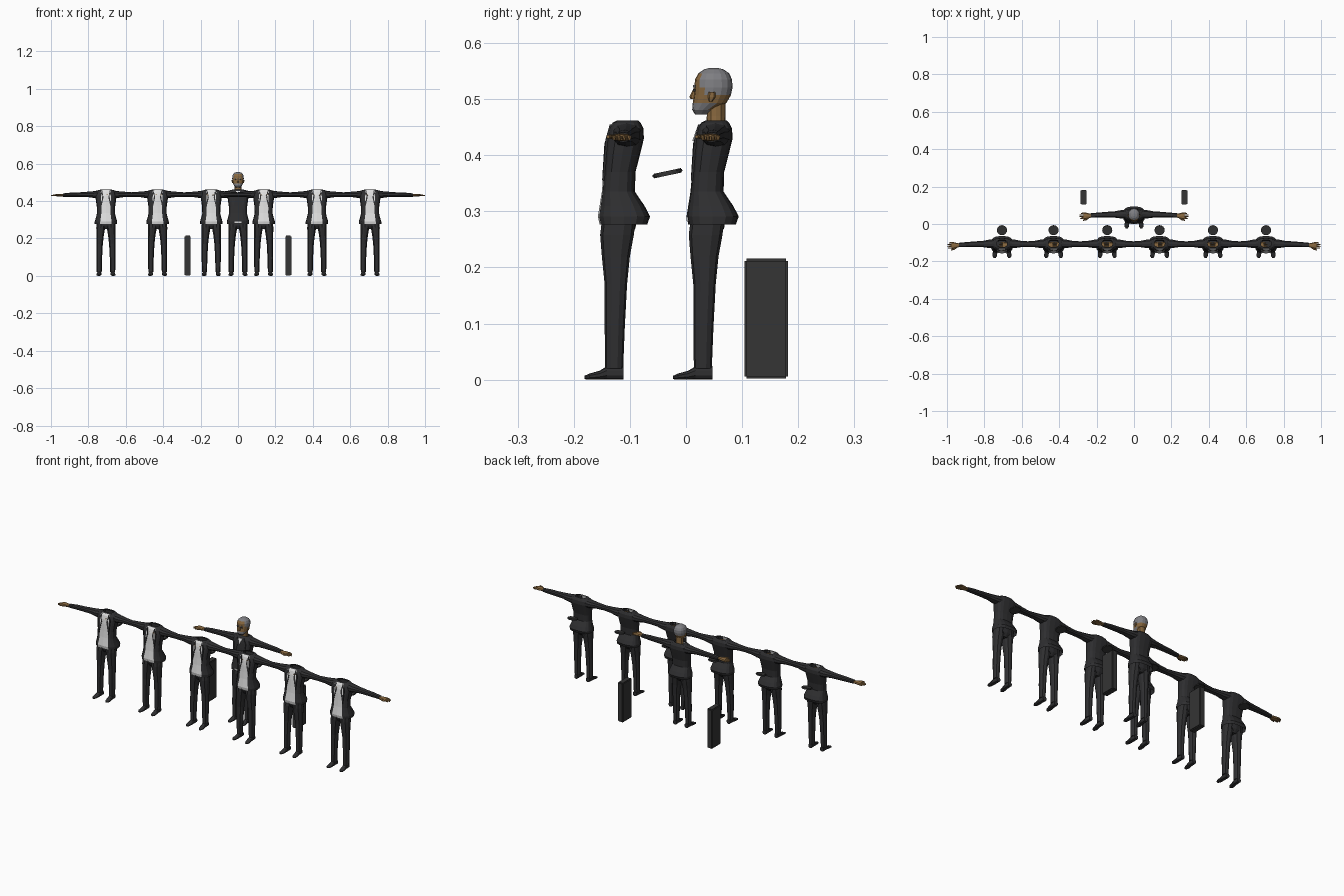
import bpy, bmesh, math
from mathutils import Vector, Matrix

old = bpy.data.objects.get("Cube")
if old:
    bpy.data.objects.remove(old)


def material(name, r, g, b):
    m = bpy.data.materials.new(name)
    m.use_nodes = True
    m.diffuse_color = (r, g, b, 1)
    bsdf = next(n for n in m.node_tree.nodes if n.type == 'BSDF_PRINCIPLED')
    bsdf.inputs["Base Color"].default_value = (r, g, b, 1)
    bsdf.inputs["Roughness"].default_value = 0.8
    return m


SUIT = material("black suit", .028, .028, .03)
BOX = material("charcoal", .035, .035, .035)
SHIRT = material("white shirt", .75, .75, .75)
SKIN = material("tan skin", .25, .14, .05)
HAIR = material("grey hair", .21, .21, .225)


def finish(name, bm, mats, rule=None):
    bmesh.ops.recalc_face_normals(bm, faces=bm.faces)
    if rule:
        for f in bm.faces:
            f.material_index = rule(f.calc_center_median())
    me = bpy.data.meshes.new(name)
    bm.to_mesh(me)
    bm.free()
    for m in mats:
        me.materials.append(m)
    ob = bpy.data.objects.new(name, me)
    bpy.context.collection.objects.link(ob)
    return ob


def loft(name, rings, mats, axis='Z', n=10, power=.85, caps=(True, True), rule=None):
    """Skin rounded rings (position along axis, centre u, centre v, half u, half v)."""
    bm = bmesh.new()
    place = {'Z': lambda t, u, v: (u, v, t), 'X': lambda t, u, v: (t, u, v),
             'Y': lambda t, u, v: (u, t, v)}[axis]
    soft = lambda s: math.copysign(abs(s) ** power, s) if abs(s) > 1e-6 else 0
    loops = []
    for t, cu, cv, hu, hv in rings:
        angles = [2 * math.pi * i / n for i in range(n)]
        loops.append([bm.verts.new(place(t, cu + hu * soft(math.sin(a)),
                                         cv - hv * soft(math.cos(a)))) for a in angles])
    for a, b in zip(loops, loops[1:]):
        for i in range(n):
            j = (i + 1) % n
            bm.faces.new((a[i], a[j], b[j], b[i]))
    for use, loop in zip(caps, (loops[0], loops[-1])):
        if use:
            bm.faces.new(loop)
    return finish(name, bm, mats, rule)


def upright(rows, x=0):
    """Turn (z, front y, back y, half width) rows into rings."""
    return [(z, x, (f + b) / 2, w, (b - f) / 2) for z, f, b, w in rows]


def plate(name, pts, mat, depth=.004):
    bm = bmesh.new()
    face = bm.faces.new([bm.verts.new(p) for p in pts])
    ext = bmesh.ops.extrude_face_region(bm, geom=[face])
    moved = [v for v in ext["geom"] if isinstance(v, bmesh.types.BMVert)]
    bmesh.ops.translate(bm, verts=moved, vec=(0, depth, 0))
    return finish(name, bm, [mat])


def flip(rings, side, axis):
    if axis == 'X':
        return [(r[0] * side, *r[1:]) for r in rings]
    return [(r[0], r[1] * side, *r[2:]) for r in rings]


# Jacket with flared tail and open collar
jacket = upright([
    (.277, .004, .089, .060), (.291, .001, .094, .060), (.310, .004, .084, .054),
    (.335, .008, .067, .048), (.370, .011, .068, .049), (.405, .013, .077, .054),
    (.430, .016, .083, .057), (.448, .021, .082, .054), (.458, .027, .077, .042),
    (.462, .035, .073, .028)])
shirt_rule = lambda c: int(abs(c.x) < .016 and c.y < .035 and c.z < .454)
open_jacket = loft("open_jacket", jacket, [SUIT, SHIRT], n=16, power=.7,
                   caps=(False, False), rule=shirt_rule)
closed_jacket = loft("closed_jacket", jacket, [SUIT], n=16, power=.7, caps=(False, False))

shared, lapels, head = [], [], []

# Trouser seat under the jacket
shared.append(loft("trouser_seat", upright([
    (.252, .018, .056, .022), (.270, .009, .068, .046), (.310, .010, .074, .046)]), [SUIT], n=12))

leg = [(.020, .036, .030, .014, .016), (.095, .036, .031, .016, .018),
       (.170, .034, .033, .018, .020), (.220, .031, .033, .021, .025),
       (.258, .028, .035, .025, .030), (.300, .026, .040, .024, .030)]
shoe = [(-.023, .039, .004, .006, .003), (-.014, .039, .0055, .012, .0055),
        (.004, .037, .008, .013, .008), (.017, .036, .012, .012, .012),
        (.047, .035, .012, .011, .012)]
sleeve = [(.036, .053, .436, .026, .022), (.066, .052, .435, .024, .018),
          (.100, .051, .436, .018, .014), (.140, .050, .435, .016, .012),
          (.190, .048, .434, .014, .011), (.230, .046, .432, .012, .009)]
palm = [(.224, .045, .432, .009, .006), (.238, .044, .432, .012, .007),
        (.258, .043, .432, .018, .007), (.270, .043, .432, .018, .005)]
thumb = [(.240, .034, .432, .005, .005), (.256, .024, .433, .005, .004),
         (.272, .019, .433, .003, .003)]

for side, word in ((1, "left"), (-1, "right")):
    for part, rings, axis, mat, n in (
            ("trouser_leg", leg, 'Z', SUIT, 10), ("shoe", shoe, 'Y', SUIT, 10),
            ("sleeve", sleeve, 'X', SUIT, 10), ("palm", palm, 'X', SKIN, 8),
            ("thumb", thumb, 'X', SKIN, 6)):
        shared.append(loft(f"{word}_{part}", flip(rings, side, axis), [mat], axis, n))
    for i, tip in enumerate((.288, .294, .292, .284)):
        y = .030 + i * .009
        finger = [(.266, y, .432, .0043, .0045), (.278, y, .431, .004, .004),
                  (tip, y, .429, .002, .002)]
        shared.append(loft(f"{word}_finger", flip(finger, side, 'X'), [SKIN], 'X', 6))
    # Lapel folded beside the shirt
    lapels.append(plate(f"{word}_lapel", [
        (side * .020, .022, .455), (side * .013, .0125, .420), (side * .028, .0085, .355),
        (side * .035, .015, .430)], SUIT))
    head.append(loft(f"{word}_ear", upright(
        [(.496, .041, .047, .002), (.504, .039, .053, .004), (.513, .040, .052, .004)],
        side * .030), [SKIN], n=6))
    head.append(plate(f"{word}_eye", [(side * x, .0125, z) for x, z in
                      ((.007, .514), (.015, .514), (.015, .518), (.007, .518))], SUIT))
    head.append(plate(f"{word}_brow", [(side * x, .0125, z) for x, z in
                      ((.005, .521), (.017, .522), (.017, .525), (.005, .524))], HAIR))


# Head with cropped hair and beard
def hair_rule(c):
    beard = c.z < .494 and c.y < .048
    crown = c.z > .541 or (c.y > .036 and c.z > .506) or (c.z > .528 and c.y > .026)
    return int(beard or crown)


head.append(loft("head", upright([
    (.473, .016, .038, .012), (.481, .011, .050, .020), (.493, .012, .072, .026),
    (.507, .014, .080, .029), (.521, .015, .083, .031), (.535, .016, .082, .030),
    (.546, .022, .077, .025), (.553, .032, .067, .016), (.5555, .042, .057, .006)]),
    [SKIN, HAIR], n=16, rule=hair_rule))
head.append(loft("neck", upright([(.440, .036, .071, .020), (.470, .037, .070, .018),
                                  (.500, .038, .070, .018)]), [SKIN], n=12))
head.append(loft("nose", upright([(.500, .008, .020, .005), (.504, .006, .020, .005),
                                  (.520, .014, .020, .003)]), [SKIN], n=6))

# Shirt slivers on the closed jacket
head.append(plate("shirt_front", [(0, .011, .425), (.012, .021, .453), (-.012, .021, .453)], SHIRT))
head.append(plate("shirt_hem", [(-.020, .001, .283), (.020, .001, .283),
                                (.020, .000, .291), (-.020, .000, .291)], SHIRT))

# Tilted round disc behind each performer
bm = bmesh.new()
bmesh.ops.create_cone(bm, cap_ends=True, segments=20, radius1=.027, radius2=.027, depth=.008)
rims = [e for e in bm.edges if abs(e.verts[0].co.z - e.verts[1].co.z) < 1e-5]
bmesh.ops.bevel(bm, geom=rims, offset=.002, segments=2, affect='EDGES')
bmesh.ops.transform(bm, verts=bm.verts, matrix=Matrix.Translation((0, .125, .368))
                    @ Matrix.Rotation(math.radians(12), 4, 'X'))
disc = finish("disc", bm, [BOX])

# Front row of six performers sharing the same meshes
row_parts = shared + lapels + [open_jacket, disc]
for i, x in enumerate((-.706, -.430, -.143, .137, .422, .706)):
    for part in row_parts:
        if i == 0 and part in (open_jacket, disc):
            ob = part
        else:
            ob = part.copy()
            bpy.context.collection.objects.link(ob)
        ob.location = Vector((x, -.158, 0))

# Two tall rounded cabinets
for side, word in ((1, "left"), (-1, "right")):
    bm = bmesh.new()
    bmesh.ops.create_cube(bm, size=1)
    bmesh.ops.scale(bm, verts=bm.verts, vec=(.032, .078, .214))
    bmesh.ops.bevel(bm, geom=bm.edges[:], offset=.004, segments=2, affect='EDGES')
    bmesh.ops.translate(bm, verts=bm.verts, vec=(side * .269, .143, .109))
    finish(f"{word}_cabinet", bm, [BOX])
